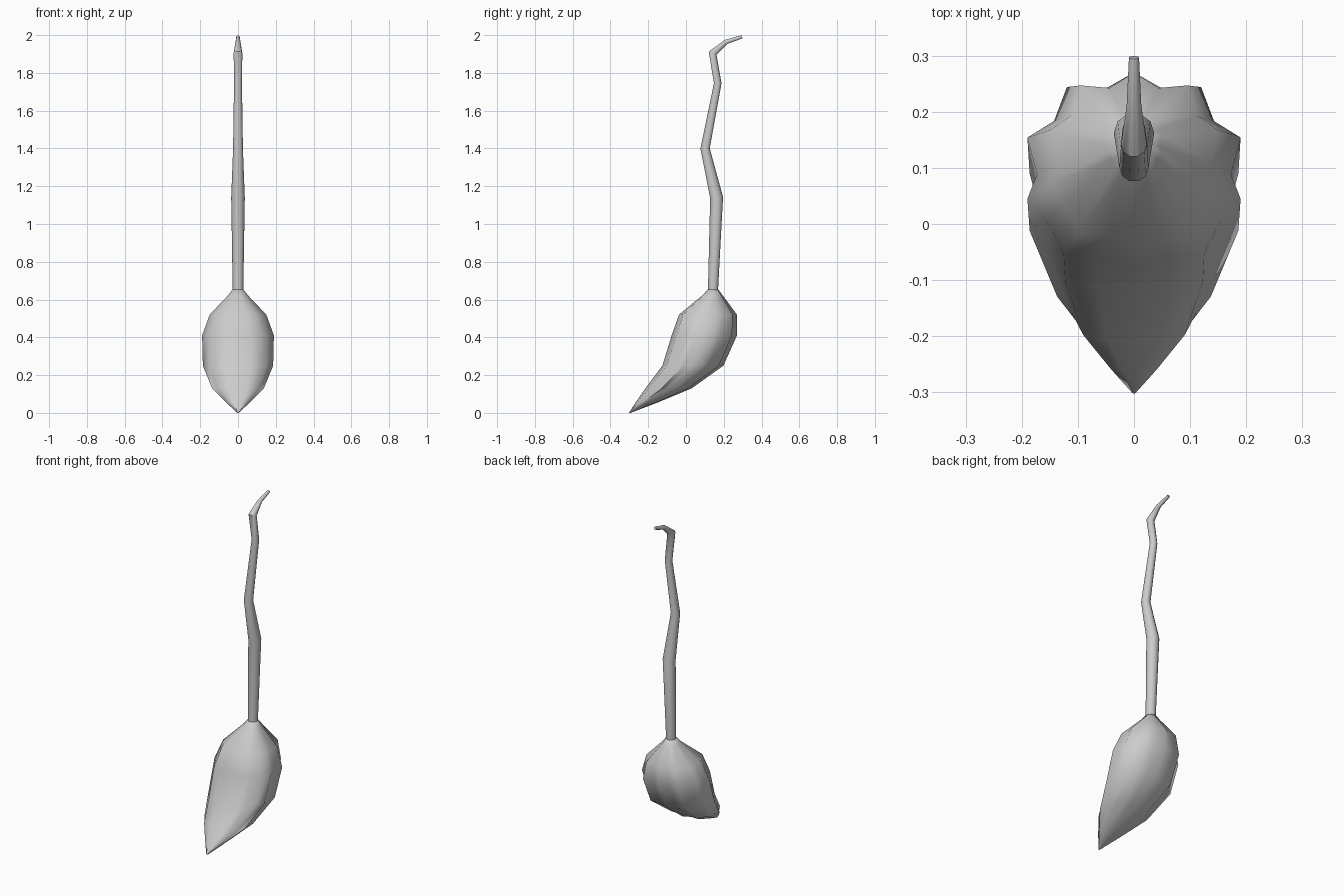
import bpy, bmesh, math
from mathutils import Vector

if "Cube" in bpy.data.objects:
    bpy.data.objects.remove(bpy.data.objects["Cube"])


def loft(name, rings, angle):
    """Bridge equal-length closed rings, cap both ends, smooth shade."""
    bm = bmesh.new()
    loops = [[bm.verts.new(p) for p in ring] for ring in rings]
    n = len(loops[0])
    for a, b in zip(loops, loops[1:]):
        for i in range(n):
            j = (i + 1) % n
            bm.faces.new((a[i], a[j], b[j], b[i]))
    bm.faces.new(loops[0])
    bm.faces.new(loops[-1])
    bmesh.ops.recalc_face_normals(bm, faces=bm.faces)
    mesh = bpy.data.meshes.new(name)
    bm.to_mesh(mesh)
    bm.free()
    obj = bpy.data.objects.new(name, mesh)
    bpy.context.collection.objects.link(obj)
    bpy.ops.object.select_all(action='DESELECT')
    obj.select_set(True)
    bpy.context.view_layer.objects.active = obj
    bpy.ops.object.shade_smooth_by_angle(angle=math.radians(angle))
    return obj


# Crooked handle: (y, z, radius) along the path
path = [(0.143, 0.62, 0.027), (0.143, 0.65, 0.028), (0.162, 1.14, 0.036),
        (0.101, 1.40, 0.026), (0.168, 1.745, 0.021), (0.141, 1.905, 0.023),
        (0.212, 1.964, 0.013), (0.297, 1.991, 0.009)]
pts = [Vector((0, y, z)) for y, z, r in path]
rings = []
for k, p in enumerate(pts):
    before = (p - pts[max(k - 1, 0)]).normalized()
    after = (pts[min(k + 1, len(pts) - 1)] - p).normalized()
    t = (before + after).normalized()
    side = Vector((1, 0, 0))
    up = t.cross(side)
    r = path[k][2]
    rings.append([p + r * (math.cos(a) * side + math.sin(a) * up)
                  for a in (math.tau * i / 10 for i in range(10))])
loft("handle", rings, 50)

# Bristle bundle: fluted half section (x, y), mirrored to a closed outline
half = [(0, 1), (0.29, 0.82), (0.63, 0.85), (0.75, 0.50), (1, 0.33),
        (0.91, -0.05), (1, -0.30), (0.82, -0.52), (0.66, -0.86),
        (0.34, -0.92), (0, -1)]
section = half + [(-x, y) for x, y in half[-2:0:-1]]

# Levels: (z, half width, front y, back y)
levels = [(0.652, 0.030, 0.113, 0.173), (0.625, 0.050, 0.090, 0.192),
          (0.52, 0.150, -0.037, 0.270), (0.41, 0.190, -0.076, 0.270),
          (0.25, 0.186, -0.125, 0.198), (0.13, 0.137, -0.215, 0.030),
          (0.055, 0.062, -0.267, -0.150), (0.0, 0.004, -0.302, -0.294)]
rings = [[(x * w, (f + b) / 2 + y * (b - f) / 2, z) for x, y in section]
         for z, w, f, b in levels]
loft("bristles", rings, 80)
